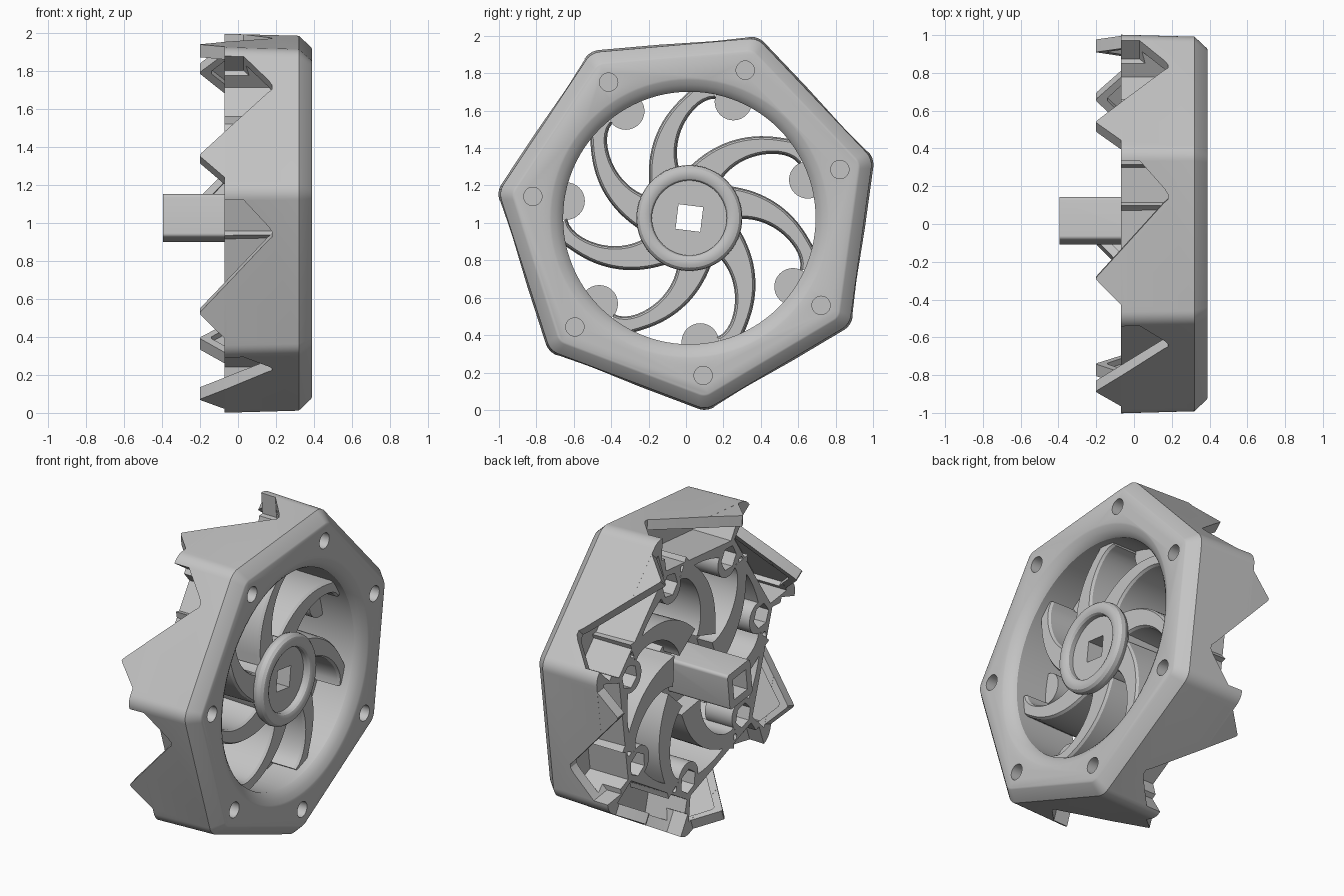
import bpy, bmesh, math
from math import sin, cos, pi, radians

if "Cube" in bpy.data.objects:
    bpy.data.objects.remove(bpy.data.objects["Cube"], do_unlink=True)

CY, CZ = 0.018, 1.026          # wheel axis, running along x
SIDES = 7
STEP = 2 * pi / SIDES
CORNER = radians(69.3)         # direction of the first corner
BACK = -0.07                   # plane of the rear rim

grey = bpy.data.materials.new("plain_grey")
grey.use_nodes = True
COLOUR = (0.55, 0.55, 0.55, 1)
grey.diffuse_color = COLOUR
grey.node_tree.nodes["Principled BSDF"].inputs["Base Color"].default_value = COLOUR


def rounded(n, apothem, radius, phase, steps=6):
    """Regular polygon with rounded corners, as (y, z) offsets."""
    pts = []
    reach = (apothem - radius) / cos(pi / n)
    for k in range(n):
        a = phase + k * 2 * pi / n
        for i in range(steps + 1):
            b = a + (i / steps - 0.5) * 2 * pi / n
            pts.append((reach * cos(a) + radius * cos(b), reach * sin(a) + radius * sin(b)))
    return pts


def ngon(n, r, phase=0.0, at=(0, 0)):
    return [(at[0] + r * cos(phase + i * 2 * pi / n), at[1] + r * sin(phase + i * 2 * pi / n))
            for i in range(n)]


def polar(r, a):
    return (r * cos(a), r * sin(a))


def along_x(*sections):
    """Rings of points from (x, outline) pairs."""
    return [[(x, CY + y, CZ + z) for y, z in outline] for x, outline in sections]


def on_sides(pts, a0, a1):
    """Solids from a (sideways, x) profile on every side, between two apothems."""
    solids = []
    for k in range(SIDES):
        n = CORNER + (k + 0.5) * STEP
        solids.append([[(x, CY + a * cos(n) - s * sin(n), CZ + a * sin(n) + s * cos(n))
                        for s, x in pts] for a in (a0, a1)])
    return solids


def loft(name, solids):
    """One object from several solids, each a list of rings with capped ends."""
    bm = bmesh.new()
    for rings in solids:
        vs = [[bm.verts.new(p) for p in ring] for ring in rings]
        count = len(vs[0])
        for lo, hi in zip(vs, vs[1:]):
            for i in range(count):
                j = (i + 1) % count
                bm.faces.new((lo[i], lo[j], hi[j], hi[i]))
        bm.faces.new(vs[0])
        bm.faces.new(vs[-1])
    bmesh.ops.recalc_face_normals(bm, faces=bm.faces)
    mesh = bpy.data.meshes.new(name)
    bm.to_mesh(mesh)
    bm.free()
    mesh.materials.append(grey)
    obj = bpy.data.objects.new(name, mesh)
    bpy.context.collection.objects.link(obj)
    return obj


def combine(target, tool, operation="DIFFERENCE"):
    """Apply a boolean and discard the tool."""
    mod = target.modifiers.new("combine", "BOOLEAN")
    mod.operation, mod.object, mod.solver = operation, tool, "EXACT"
    bpy.context.view_layer.objects.active = target
    bpy.ops.object.modifier_apply(modifier=mod.name)
    bpy.data.objects.remove(tool, do_unlink=True)


def smooth(obj):
    bpy.ops.object.select_all(action="DESELECT")
    obj.select_set(True)
    bpy.context.view_layer.objects.active = obj
    bpy.ops.object.shade_smooth_by_angle(angle=radians(28))


corners = [CORNER + k * STEP for k in range(SIDES)]

# Seven-sided body with a chamfered front
body = loft("body", [along_x(
    (BACK, rounded(SIDES, 0.937, 0.1, CORNER)),
    (0.32, rounded(SIDES, 0.927, 0.1, CORNER)),
    (0.385, rounded(SIDES, 0.868, 0.07, CORNER)),
    (0.39, rounded(SIDES, 0.858, 0.06, CORNER)))])

# Round bore with a softly flared mouth
bore = [(-0.3, 0.675), (0.335, 0.675), (0.352, 0.686), (0.372, 0.712), (0.386, 0.738), (0.4, 0.775)]
combine(body, loft("bore", [along_x(*[(x, ngon(96, r)) for x, r in bore])]))

# Hollows between the outer shell and the core, leaving corner ribs
hollow = [(-0.345, 0.72), (0.312, 0.72), (0.385, 0.868), (-0.386, 0.868)]
solids = []
for k in range(SIDES):
    n = CORNER + (k + 0.5) * STEP
    outline = [(a * cos(n) - s * sin(n), a * sin(n) + s * cos(n)) for s, a in hollow]
    solids.append(along_x((-0.2, outline), (0.2, outline)))
combine(body, loft("hollows", solids))

# Slanted notches through the shell, sloping teeth on the rear rim, recesses inside them
notch = [(-0.4, -0.3), (-0.4, 0.03), (-0.25, 0.162), (-0.22, 0.18), (-0.195, 0.18),
         (-0.172, 0.155), (0.077, BACK), (0.22, -0.2), (0.22, -0.3)]
tooth = [(0.055, -0.05), (0.212, -0.193), (0.222, -0.2), (0.23, -0.2), (0.24, -0.192),
         (0.365, BACK), (0.365, -0.05)]
recess = [(-0.115, 0.17), (0.22, -0.14), (0.238, -0.14), (0.36, -0.025), (0.36, 0.17)]
combine(body, loft("notches", on_sides(notch, 0.8, 1.1)))
combine(body, loft("teeth", on_sides(tooth, 0.869, 0.9365)), "UNION")
combine(body, loft("recesses", on_sides(recess, 0.84, 0.9)))

# Round nut bosses inside the bore, with hexagonal pockets
combine(body, loft("bosses", [along_x(
    (BACK, ngon(32, 0.1, 0, polar(0.665, a))), (0.12, ngon(32, 0.1, 0, polar(0.665, a))))
    for a in corners]), "UNION")
combine(body, loft("hex_pockets", [along_x(
    (-0.2, ngon(6, 0.076, a, polar(0.685, a))), (0.07, ngon(6, 0.076, a, polar(0.685, a))))
    for a in corners]))

# Front bolt holes and small rear screw holes
solids = []
for a in corners:
    bolt = ngon(28, 0.049, 0, polar(0.845, a))
    screw = ngon(16, 0.02, 0, polar(0.71, a + radians(11)))
    solids += [along_x((0.29, bolt), (0.45, bolt)), along_x((-0.2, screw), (0.0, screw))]
combine(body, loft("holes", solids))
smooth(body)


# Curved spokes, wide at the hub and flaring again where they run into the rim
def spoke(corner, inset):
    left, right = [], []
    for i in range(22):
        u = i / 20
        r = 0.22 + 0.465 * u
        a = corner + radians(54 - 36 * u - 4 * u ** 3)
        slope = a - math.atan(r * radians(36 + 12 * u * u) / 0.465)
        w = 0.092 - 0.062 * u ** 0.7 + 0.018 * u ** 14 - inset
        y, z = polar(r, a)
        left.append((y - w * sin(slope), z + w * cos(slope)))
        right.append((y + w * sin(slope), z - w * cos(slope)))
    return left + right[::-1]


smooth(loft("spokes", [along_x(
    (BACK, spoke(a, -0.006)), (0.27, spoke(a, 0)), (0.285, spoke(a, 0.01))) for a in corners]))

# Dished hub with a square drive post and a square hole through both
profile = [(0.04, 0.25), (0.27, 0.255), (0.29, 0.274), (0.315, 0.283), (0.34, 0.279), (0.355, 0.266),
           (0.36, 0.25), (0.36, 0.225), (0.352, 0.208), (0.34, 0.2), (0.31, 0.2)]
hub = loft("hub", [along_x(*[(x, ngon(64, r)) for x, r in profile])])
TURN = radians(-7) + pi / 4
post = rounded(4, 0.115, 0.02, TURN)
combine(hub, loft("post", [along_x((-0.395, post), (0.1, post))]), "UNION")
hole = ngon(4, 0.094, TURN)
combine(hub, loft("square_hole", [along_x((-0.6, hole), (0.6, hole))]))
smooth(hub)
